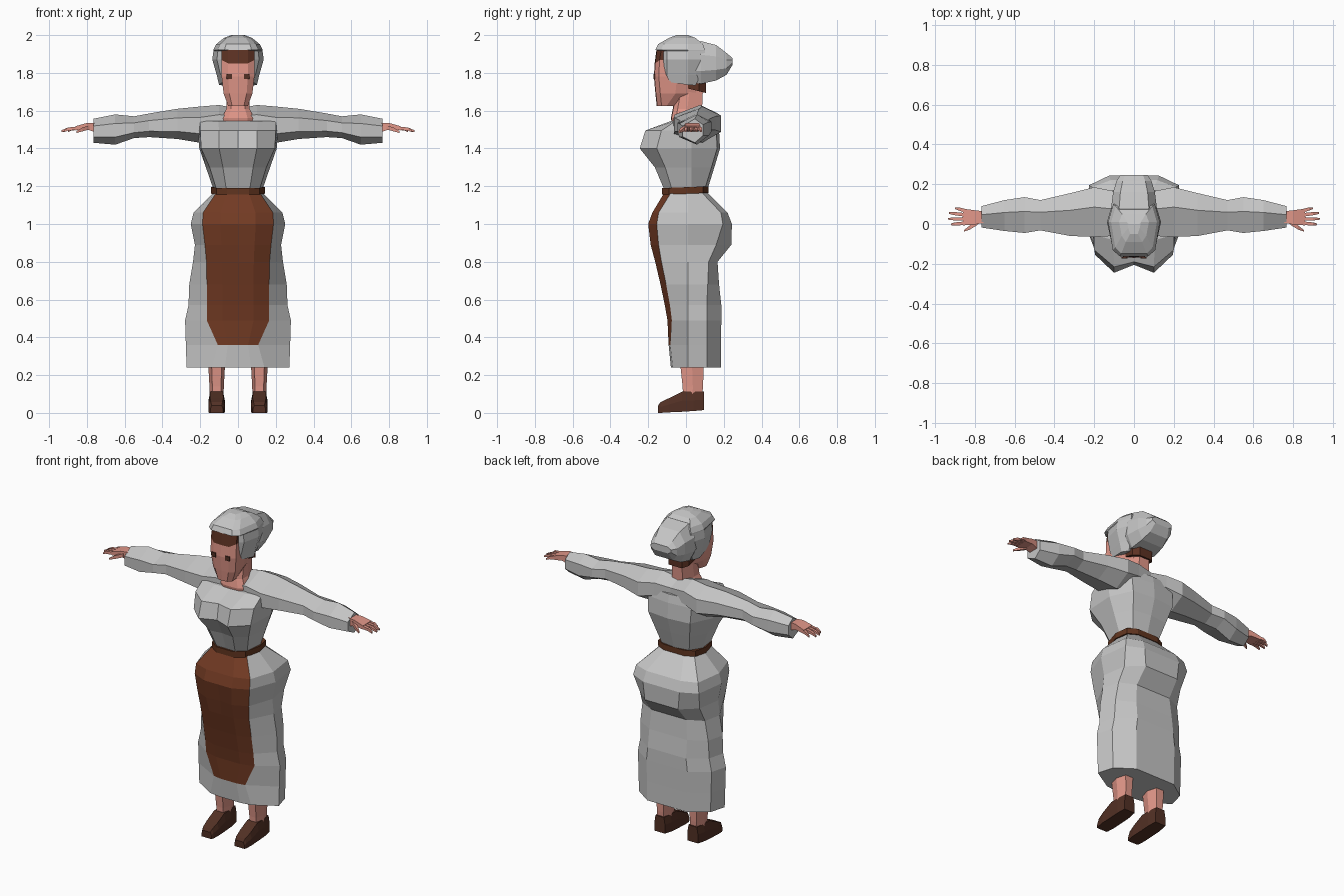
import bpy
import bmesh
from mathutils import Vector

if "Cube" in bpy.data.objects:
    bpy.data.objects.remove(bpy.data.objects["Cube"], do_unlink=True)


def material(name, r, g, b):
    m = bpy.data.materials.new(name)
    m.use_nodes = True
    m.diffuse_color = (r, g, b, 1)
    node = next(n for n in m.node_tree.nodes if n.type == 'BSDF_PRINCIPLED')
    node.inputs["Base Color"].default_value = (r, g, b, 1)
    node.inputs["Roughness"].default_value = 0.9
    return m


CLOTH = material("grey cloth", .56, .56, .56)
SKIN = material("skin", .76, .31, .25)
APRON = material("apron brown", .17, .043, .017)
BELT = material("belt brown", .12, .035, .014)
SHOE = material("shoe brown", .085, .03, .018)
HAIR = material("hair brown", .11, .032, .017)


def loft(name, rings, mats, rule=None):
    """Skin a list of equal closed rings; rule(ring, column) picks the material."""
    bm = bmesh.new()
    rows = [[bm.verts.new(p) for p in r] for r in rings]
    n = len(rows[0])
    for i in range(len(rows) - 1):
        for j in range(n):
            k = (j + 1) % n
            f = bm.faces.new((rows[i][j], rows[i][k], rows[i + 1][k], rows[i + 1][j]))
            f.material_index = rule(i, min(j, n - 1 - j)) if rule else 0
    bm.faces.new(rows[0])
    bm.faces.new(rows[-1])
    bmesh.ops.recalc_face_normals(bm, faces=bm.faces)
    me = bpy.data.meshes.new(name)
    bm.to_mesh(me)
    bm.free()
    for m in mats:
        me.materials.append(m)
    ob = bpy.data.objects.new(name, me)
    bpy.context.scene.collection.objects.link(ob)
    return ob


def mirrored(half):
    """Half outline from front centre to back centre, closed over x = 0."""
    return half + [(-p[0],) + tuple(p[1:]) for p in reversed(half[1:-1])]


def flat_ring(z, half, drop=0.0):
    """Horizontal ring; drop tilts it with y."""
    return [Vector((x, y, z + drop * y)) for x, y in mirrored(half)]


# Skirt with the apron as its front panels
def skirt_half(a, ye, yf, w, y_side, yb):
    return [(0, yf), (a * .5, yf), (a, ye), (w, .01), (w * .9, y_side), (w * .5, yb), (0, yb)]


skirt = [
    (.24, .14, -.07, -.08, .272, .11, .185),
    (.36, .107, -.083, -.092, .276, .11, .185),
    (.49, .165, -.075, -.098, .28, .11, .187),
    (.57, .165, -.085, -.112, .262, .11, .187),
    (.68, .165, -.105, -.135, .258, .115, .175),
    (.80, .167, -.13, -.163, .238, .12, .167),
    (.89, .175, -.145, -.187, .228, .16, .24),
    (1.0, .188, -.155, -.2, .25, .195, .243),
    (1.06, .185, -.145, -.178, .235, .185, .22),
    (1.165, .115, -.08, -.115, .13, .085, .115),
]
rings = [flat_ring(r[0], skirt_half(*r[1:])) for r in skirt]
rings[6][0].y += .012
loft("skirt", rings, [CLOTH, APRON], lambda i, j: int(i >= 1 and j < 2))

# Belt
waist = skirt_half(.115, -.09, -.128, .142, .09, .12)
loft("belt", [flat_ring(z, waist, .04) for z in (1.16, 1.195)], [BELT])


# Bodice
def bodice_half(yc, x1, yf, x2, ys, w, yb):
    return [(0, yc), (x1, yf), (x2, ys), (w, .03), (w * .7, yb - .015), (0, yb)]


bodice = [
    (1.17, -.11, .06, -.11, .11, -.07, .125, .11),
    (1.30, -.155, .08, -.165, .15, -.11, .17, .15),
    (1.40, -.205, .10, -.245, .195, -.155, .205, .18),
    (1.495, -.19, .10, -.215, .20, -.13, .213, .175),
    (1.545, -.075, .105, -.08, .2, -.055, .21, .165),
]
loft("bodice", [flat_ring(r[0], bodice_half(*r[1:])) for r in bodice], [CLOTH])


# Shoulders and both sleeves in one piece
def sleeve_ring(x, yf, yb, zb, zt):
    ym, h = yf + .6 * (yb - yf), zt - zb
    outline = [(ym, zt), (yf, zt - .3 * h), (yf, zb + .25 * h),
               (ym, zb), (yb, zb + .3 * h), (yb, zt - .25 * h)]
    return [Vector((x, y, z)) for y, z in outline]


sleeve = [
    (.10, -.06, .165, 1.46, 1.63),
    (.20, -.065, .185, 1.43, 1.622),
    (.32, -.06, .155, 1.45, 1.61),
    (.47, -.032, .12, 1.46, 1.585),
    (.55, -.045, .135, 1.455, 1.57),
    (.65, -.035, .12, 1.42, 1.58),
    (.765, -.018, .09, 1.43, 1.557),
]
left = [sleeve_ring(*r) for r in sleeve]
right = [sleeve_ring(-r[0], *r[1:]) for r in reversed(sleeve)]
loft("sleeves", right + [sleeve_ring(0, -.05, .15, 1.48, 1.61)] + left, [CLOTH])


# Neck, head and forehead hair
def head_half(a, yf, yb):
    return [(0, yf), (a * .6, yf + .003), (a, yf + .026), (a, (yf + yb) / 2), (a * .6, yb), (0, yb)]


neck = [(1.51, .085, -.07, .06), (1.56, .085, -.08, .09),
        (1.61, .062, -.07, .085), (1.72, .055, -.05, .09)]
loft("neck", [flat_ring(r[0], head_half(*r[1:])) for r in neck], [SKIN])

head = [(1.625, .052, -.155, -.05), (1.69, .076, -.162, .05), (1.78, .087, -.17, .075),
        (1.85, .087, -.166, .08), (1.925, .086, -.156, .08)]
rings = [flat_ring(r[0], head_half(*r[1:])) for r in head]
for p in rings[3]:
    p.z += .018 if abs(p.x) > .07 else 0
loft("head", rings, [SKIN, HAIR], lambda i, j: int(i == 3))

# Hair at the nape
nape = [(0, .01), (.07, .01), (.07, .07), (.045, .105), (0, .105)]
loft("nape_hair", [flat_ring(1.72, nape, -.25), flat_ring(1.79, nape)], [HAIR])


# Cap
def cap_half(w, yf, yb):
    return [(0, yf), (w * .55, yf), (w * .82, yf + .03), (w, .01), (w * .8, yb), (0, yb)]


cap = [(1.738, .1, -.115, .05), (1.79, .113, -.13, .08), (1.87, .136, -.13, .1),
       (1.917, .13, -.13, .1), (1.922, .13, -.162, .1), (1.952, .115, -.148, .09),
       (1.985, .075, -.09, .05), (2.0, .035, -.05, 0)]
rings = [flat_ring(r[0], cap_half(*r[1:])) for r in cap]
for p in rings[0]:
    p.z -= .15 * min(p.y, .03)
loft("cap", rings, [CLOTH])


# Gathered back of the cap
def bun_ring(y, w, z0, z1):
    h = z1 - z0
    half = [(0, z0), (w * .7, z0), (w, z0 + .3 * h), (w, z0 + .68 * h), (w * .65, z1), (0, z1)]
    return [Vector((x, y, z)) for x, z in mirrored(half)]


bun = [(.03, .1, 1.75, 1.955), (.08, .115, 1.742, 1.968), (.16, .105, 1.76, 1.947),
       (.215, .088, 1.79, 1.905), (.245, .07, 1.84, 1.88)]
loft("cap_bun", [bun_ring(*r) for r in bun], [CLOTH])


def box_ring(x, y, z, ry, rz):
    return [Vector((x, y + a * ry, z + b * rz)) for a, b in ((-1, -1), (1, -1), (1, 1), (-1, 1))]


# Paired parts
for s, side in ((1, "left"), (-1, "right")):
    # Eye plate
    eye = [[Vector((s * .047 + a * .015, y, 1.78 + b * .013))
            for a, b in ((-1, -1), (1, -1), (1, 1), (-1, 1))] for y in (-.173, -.165)]
    loft(side + "_eye", eye, [SHOE])

    # Hand
    palm = [(.75, .035, 1.51, .028, .026), (.80, .033, 1.518, .036, .017),
            (.86, .035, 1.507, .042, .011)]
    loft(side + "_palm", [box_ring(s * r[0], *r[1:]) for r in palm], [SKIN])
    for k, (tip, y) in enumerate(((.92, -.002), (.935, .026), (.93, .055), (.9, .08))):
        root = .004 + k * .021
        finger = [box_ring(s * .85, root, 1.507, .009, .009),
                  box_ring(s * .9 if tip > .91 else s * .88, (root + y * 2) / 3, 1.503, .008, .008),
                  box_ring(s * tip, y, 1.491, .004, .005)]
        loft(f"{side}_finger_{k + 1}", finger, [SKIN])
    thumb = [box_ring(s * .785, .01, 1.512, .014, .011), box_ring(s * .825, -.018, 1.5, .01, .01),
             box_ring(s * .855, -.035, 1.487, .004, .005)]
    loft(side + "_thumb", thumb, [SKIN])

    # Leg
    def leg_ring(z, w, yf, yb):
        half = [(0, yf), (w * .6, yf), (w, yf * .5 + yb * .5), (w * .6, yb), (0, yb)]
        return [Vector((x + s * .113, y, z)) for x, y in mirrored(half)]

    leg = [(.08, .036, -.015, .085), (.14, .038, -.018, .09), (.30, .047, -.035, .096)]
    loft(side + "_leg", [leg_ring(*r) for r in leg], [SKIN])

    # Shoe, lofted from heel to toe
    def shoe_ring(y, w, z0, z1):
        half = [(0, z0), (w, z0), (w, z0 + .55 * (z1 - z0)), (w * .8, z1), (0, z1)]
        return [Vector((x + s * .113, y, z)) for x, z in mirrored(half)]

    shoe = [(.096, .036, .015, .113), (.04, .043, .01, .113), (-.022, .043, .006, .112),
            (-.09, .044, .003, .078), (-.135, .038, 0, .057), (-.147, .033, 0, .04)]
    loft(side + "_shoe", [shoe_ring(*r) for r in shoe], [SHOE])
